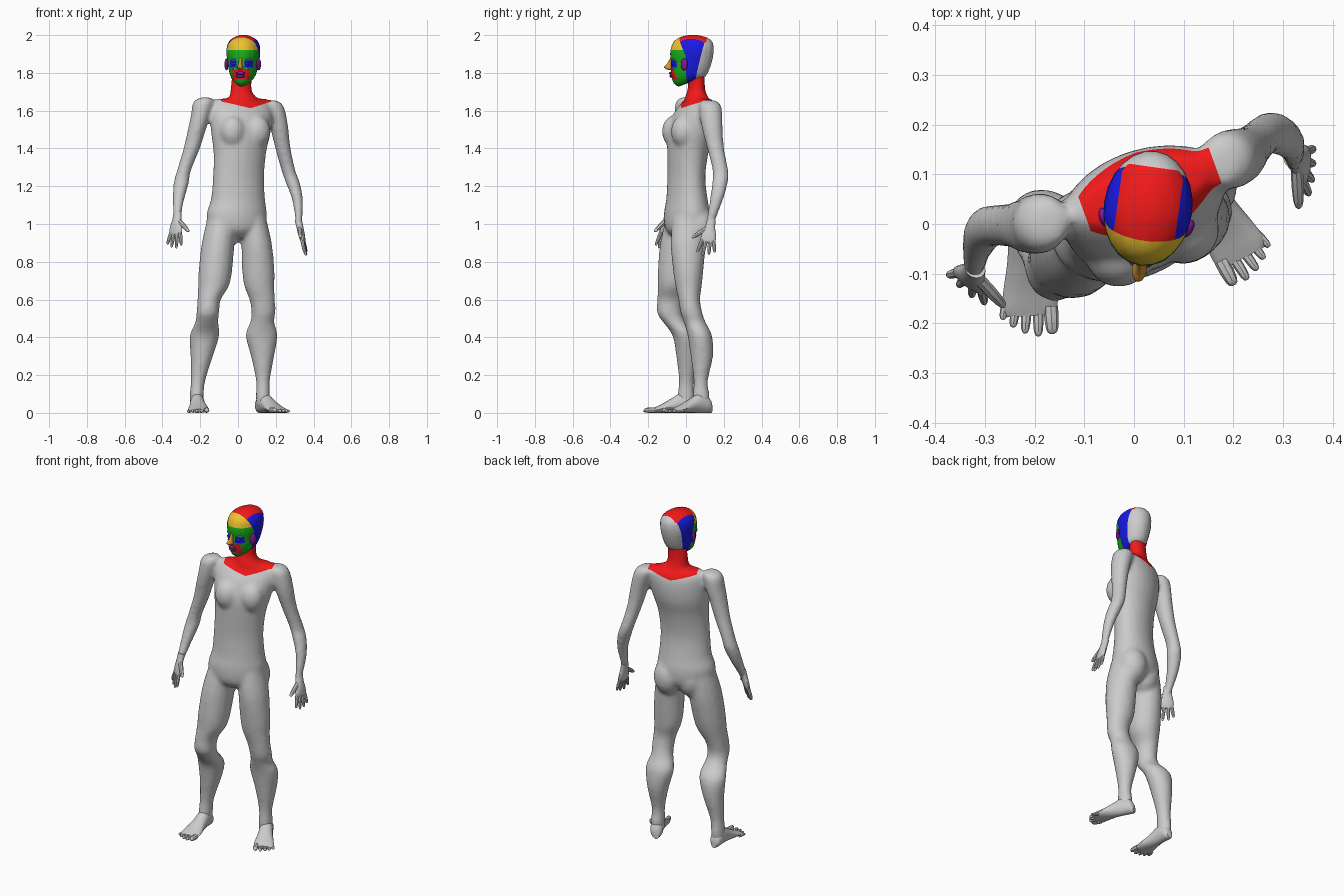
import bpy, bmesh, math
from mathutils import Vector as V, Matrix as M

TWIST = math.radians(20)            # body is turned against the head
HEAD = M.Translation((0.028, 0.03, 0)) @ M.Rotation(math.radians(-8), 4, 'Z')

def mat(name, r, g, b):
    m = bpy.data.materials.new(name)
    m.diffuse_color = (r, g, b, 1)
    return m

GREY = mat("grey", .6, .6, .6); RED = mat("red", .9, .01, .01); BLUE = mat("blue", .01, .01, .8)
GREEN = mat("green", .01, .45, .01); YELLOW = mat("yellow", .85, .55, .03)
PURPLE = mat("purple", .25, .01, .3); CYAN = mat("cyan", .1, .55, .75); ORANGE = mat("orange", .7, .3, .03)

def spline(rows, k=3):
    """Smoothly refine a list of ring descriptions."""
    out, n = [], len(rows)
    for i in range(n - 1):
        a, b, c, d = rows[max(i - 1, 0)], rows[i], rows[i + 1], rows[min(i + 2, n - 1)]
        for j in range(k):
            t = j / k
            out.append([q + .5 * t * (r - p + t * (2 * p - 5 * q + 4 * r - s + t * (3 * (q - r) + s - p)))
                        for p, q, r, s in zip(a, b, c, d)])
    return out + [list(rows[-1])]

def loft(bm, rings, n=16):
    """Skin rings given as (centre, u axis, v axis)."""
    loops = []
    for c, u, v in rings:
        loops.append([bm.verts.new(c + u * math.cos(2 * math.pi * i / n) + v * math.sin(2 * math.pi * i / n))
                      for i in range(n)])
    for a, b in zip(loops, loops[1:]):
        for i in range(n):
            bm.faces.new((a[i], a[(i + 1) % n], b[(i + 1) % n], b[i]))
    bm.faces.new(loops[0]); bm.faces.new(loops[-1])

def level(rows, rot=0.0, k=3):
    """Rows of (z, x, y, rx, ry) to horizontal elliptical rings."""
    c, s = math.cos(rot), math.sin(rot)
    return [(V((x, y, z)), V((c, s, 0)) * a, V((-s, c, 0)) * b) for z, x, y, a, b in spline(rows, k)]

def digit(bm, base, d, length, r):
    """Tapered finger or toe with a rounded tip."""
    d = d.normalized(); u = d.orthogonal().normalized(); v = d.cross(u)
    loft(bm, [(base + d * length * t, u * r * f, v * r * f)
              for t, f in ((0, 1), (.45, 1), (.8, .85), (.95, .6), (1, .25))], 8)

def ball(bm, mtx, size, seg=16):
    bmesh.ops.create_uvsphere(bm, u_segments=seg, v_segments=seg // 2, radius=1,
                              matrix=mtx @ M.Diagonal((*size, 1)))

def seam(bm, co, no, zmin=-9):
    """Cut an edge line along a plane so colour borders stay clean."""
    fs = [f for f in bm.faces if f.calc_center_median().z > zmin]
    geom = fs + list({e for f in fs for e in f.edges}) + list({v for f in fs for v in f.verts})
    bmesh.ops.bisect_plane(bm, geom=geom, plane_co=co, plane_no=no, dist=1e-5)

def finish(name, bm, mats=(), angle=40):
    bmesh.ops.recalc_face_normals(bm, faces=bm.faces)
    me = bpy.data.meshes.new(name)
    bm.to_mesh(me); bm.free()
    for m in mats:
        me.materials.append(m)
    me.shade_smooth()
    me.set_sharp_from_angle(angle=math.radians(angle))
    ob = bpy.data.objects.new(name, me)
    bpy.context.collection.objects.link(ob)
    return ob

# ---- body: torso, neck, arms and legs fused into one skin
bm = bmesh.new()
loft(bm, level([(.925, -.005, 0, .05, .06), (.97, -.005, .005, .145, .108), (1.05, -.007, .005, .165, .116),
                (1.13, 0, .005, .148, .104), (1.25, .003, .002, .14, .094), (1.38, .01, .01, .144, .104),
                (1.48, .015, .025, .162, .117), (1.57, .018, .043, .172, .106), (1.63, .018, .06, .167, .08),
                (1.663, .018, .065, .14, .05)], TWIST), 24)
loft(bm, level([(1.58, .03, .06, .11, .08), (1.65, .03, .058, .095, .065), (1.68, .022, .055, .067, .057),
                (1.72, .016, .055, .057, .044), (1.81, .025, .055, .055, .043)], TWIST), 20)
turn = M.Translation((.015, .025, 0)) @ M.Rotation(TWIST, 4, 'Z')
for s in (-1, 1):
    ball(bm, turn @ M.Translation((s * .07, -.068, 1.49)), (.07, .065, .085))      # chest
    ball(bm, turn @ M.Translation((s * .066, .02, .985)), (.085, .085, .11))       # seat
arms = [[(1.67, -.17, .005, .03, .035), (1.645, -.183, .003, .055, .058), (1.58, -.197, 0, .052, .062),
         (1.5, -.218, -.003, .048, .055), (1.4, -.245, -.002, .044, .045), (1.28, -.287, -.003, .037, .042),
         (1.22, -.3, -.012, .041, .042), (1.13, -.315, -.045, .031, .036), (1.04, -.322, -.09, .021, .026),
         (1.0, -.324, -.105, .02, .022)],
        [(1.655, .17, .12, .03, .035), (1.632, .183, .127, .055, .058), (1.57, .204, .133, .053, .06),
         (1.5, .22, .14, .048, .055), (1.4, .238, .157, .041, .045), (1.28, .268, .183, .037, .042),
         (1.22, .29, .18, .038, .042), (1.13, .315, .162, .029, .036), (1.02, .322, .132, .019, .025),
         (.97, .328, .125, .018, .022)]]
legs = [[(1.04, -.085, -.015, .075, .09), (.9, -.105, -.034, .087, .103), (.75, -.12, -.054, .089, .096),
         (.67, -.13, -.065, .082, .085), (.6, -.153, -.08, .062, .073), (.53, -.16, -.087, .06, .067),
         (.48, -.165, -.06, .062, .062), (.41, -.177, -.005, .079, .067), (.3, -.192, .008, .06, .06),
         (.17, -.212, .003, .039, .041), (.09, -.218, 0, .037, .046), (.03, -.218, 0, .034, .042)],
        [(1.04, .075, .02, .072, .09), (.9, .098, .012, .081, .094), (.75, .108, .012, .086, .08),
         (.67, .113, .014, .08, .07), (.6, .128, .017, .068, .058), (.53, .135, .029, .064, .058),
         (.48, .128, .046, .064, .058), (.41, .125, .073, .085, .065), (.3, .13, .084, .062, .06),
         (.17, .132, .078, .037, .038), (.09, .132, .08, .038, .046), (.03, .132, .08, .034, .04)]]
for rows in arms + legs:
    loft(bm, level(rows))
body = finish("body", bm)
r = body.modifiers.new("fuse", 'REMESH'); r.mode = 'VOXEL'; r.voxel_size = .011; r.use_smooth_shade = True
s = body.modifiers.new("soften", 'SMOOTH'); s.iterations = 8
me = bpy.data.meshes.new_from_object(body.evaluated_get(bpy.context.evaluated_depsgraph_get()))
body.modifiers.clear(); body.data = me
me.materials.clear()
me.materials.append(GREY); me.materials.append(RED)

# red neck and collar, bounded by four planes
ax, mid = V((math.cos(TWIST), math.sin(TWIST), 0)), V((.037, .055, 1.613))
planes = [(mid + ax * s * .14, -s * ax) for s in (-1, 1)] + [(mid, V((0, 0, 1)) - s * .25 * ax) for s in (-1, 1)]
bm = bmesh.new(); bm.from_mesh(me)
for co, no in planes:
    seam(bm, co, no, 1.57)
for f in bm.faces:
    c = f.calc_center_median()
    f.material_index = int(all((c - co).dot(no) > 0 for co, no in planes))
bm.to_mesh(me); bm.free()
me.shade_smooth()

# ---- hands: palm, four fingers, thumb
def hand(name, wrist, d, w):
    bm = bmesh.new()
    wrist, d = V(wrist), V(d).normalized()
    w = V(w); w = (w - d * w.dot(d)).normalized(); n = d.cross(w)
    loft(bm, [(wrist + d * t, w * a, n * b) for t, a, b in spline(
        [(-.025, .022, .019), (.02, .027, .018), (.06, .039, .017), (.09, .04, .013), (.102, .032, .008)])], 14)
    for i, length in enumerate((.075, .087, .08, .064)):
        digit(bm, wrist + d * .088 + w * (.03 - .02 * i), d + w * (.22 - .16 * i), length, .0098)
    digit(bm, wrist + d * .025 + w * .015, d * .7 + w * .8, .095, .0125)
    finish(name, bm)

hand("right_hand", (-.322, -.095, 1.04), (-.1, -.24, -1), (.8, -.6, 0))
hand("left_hand", (.324, .131, 1.0), (.22, -.17, -1), (-.1, -1, 0))

# ---- feet: sole and instep with five toes
def foot(name, heel, f, side):
    bm = bmesh.new()
    heel, f = V(heel), V(f).normalized()
    s = f.cross(V((0, 0, 1))) * side        # towards the big toe
    loft(bm, [(heel + f * t + s * o + V((0, 0, h / 2)), s * a, V((0, 0, h / 2))) for t, a, h, o in spline(
        [(0, .018, .05, 0), (.02, .034, .085, 0), (.07, .037, .105, 0), (.12, .042, .078, 0),
         (.175, .053, .046, 0), (.213, .056, .028, -.002), (.23, .048, .02, -.002)])], 16)
    for i, (x, t, length, r) in enumerate(((.04, .213, .056, .0145), (.015, .218, .054, .0105),
            (-.008, .213, .052, .01), (-.029, .205, .047, .0095), (-.047, .192, .044, .009))):
        digit(bm, heel + f * t + s * x + V((0, 0, r)), f - s * .07 * i, length, r)
    finish(name, bm)

foot("right_foot", (-.22, .045, 0), (.06, -1, 0), -1)
foot("left_foot", (.11, .133, 0), (.47, -.88, 0), 1)

# ---- head: rings of (front z, back z, front y, back y, half width), coloured in patches
bm = bmesh.new()
rows = [(1.728, 1.775, -.07, .05, .032), (1.745, 1.778, -.096, .066, .05), (1.78, 1.79, -.107, .08, .066),
        (1.82, 1.82, -.112, .095, .076), (1.86, 1.86, -.11, .108, .083), (1.9, 1.9, -.115, .116, .089),
        (1.94, 1.94, -.108, .117, .087), (1.968, 1.968, -.093, .107, .075), (1.988, 1.988, -.065, .08, .05),
        (2.0, 2.0, -.02, .03, .02)]
loft(bm, [(V((0, (c + d) / 2, (a + b) / 2)), V((w, 0, 0)), V((0, (d - c) / 2, (b - a) / 2)))
          for a, b, c, d, w in spline(rows, 2)], 24)
for co, no in (((0, -.02, 1.89), (0, 1, .45)), ((0, -.02, 0), (0, 1, 0)), ((0, .03, 1.775), (0, 1, -.256)),
               ((.062, 0, 0), (1, 0, 0)), ((-.062, 0, 0), (1, 0, 0)), ((.046, 0, 0), (1, 0, 0)),
               ((-.046, 0, 0), (1, 0, 0)), ((0, .085, 0), (0, 1, 0)),
               *(((0, 0, z), (0, 0, 1)) for z in (1.765, 1.82, 1.828, 1.866, 1.922, 1.962))):
    seam(bm, co, no)
for fc in bm.faces:
    x, y, z = fc.calc_center_median(); x = abs(x)
    if y < -.02 - max(0, z - 1.89) * .45:
        if z > 1.922: k = 4
        elif .012 < x < .062 and 1.828 < z < 1.866: k = 2
        elif x < .046 and 1.765 < z < 1.82: k = 1
        else: k = 3
    elif x < .062 and z > 1.962 and y < .085: k = 1
    elif y > .03 + (z - 1.775) * .256: k = 0
    else: k = 2
    fc.material_index = k
finish("head", bm, [GREY, RED, BLUE, GREEN, YELLOW]).matrix_world = HEAD

# ---- nose
bm = bmesh.new()
loft(bm, level([(1.88, 0, -.106, .007, .008), (1.85, 0, -.115, .009, .016), (1.831, 0, -.123, .015, .025),
                (1.821, 0, -.12, .014, .018), (1.816, 0, -.114, .008, .01)]), 12)
finish("nose", bm, [ORANGE]).matrix_world = HEAD

# ---- lips, eyes, brows and ears
def blobs(name, material, places, size, tilt=0):
    bm = bmesh.new()
    for p in places:                        # turned outward to follow the face
        ball(bm, HEAD @ M.Translation(p) @ M.Rotation(p[0] * 14, 4, 'Z') @ M.Rotation(tilt, 4, 'X'), size, 14)
    finish(name, bm, [material])

def pair(x, y, z):
    return [(-x, y, z), (x, y, z)]

blobs("lips", PURPLE, [(0, -.107, 1.798), (0, -.105, 1.783)], (.025, .014, .009))
blobs("eyes", BLUE, pair(.034, -.092, 1.848), (.018, .012, .011))
blobs("brows", CYAN, pair(.036, -.096, 1.872), (.023, .008, .005))
blobs("cheeks", CYAN, pair(.036, -.093, 1.824), (.016, .007, .004))
blobs("ears", PURPLE, pair(.086, -.028, 1.845), (.02, .01, .032))
